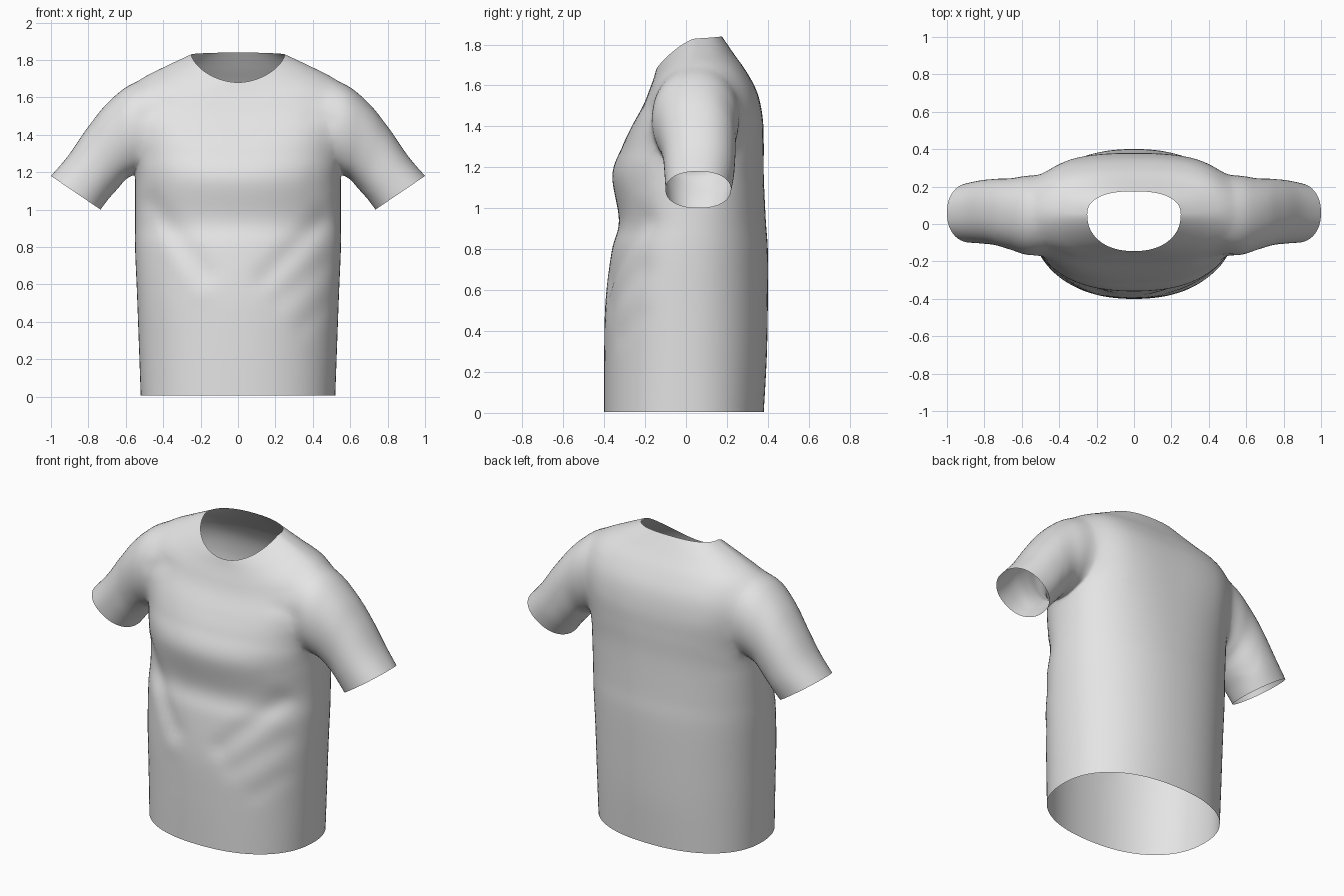
import bpy
import bmesh
import math
from mathutils import Vector, kdtree

cube = bpy.data.objects.get("Cube")
if cube:
    bpy.data.objects.remove(cube, do_unlink=True)

# One pale grey cloth
cloth = bpy.data.materials.new("pale grey cloth")
cloth.use_nodes = True
COLOUR = (0.78, 0.78, 0.78, 1)
cloth.diffuse_color = COLOUR
cloth.node_tree.nodes["Principled BSDF"].inputs["Base Color"].default_value = COLOUR


def spline_rows(keys, steps):
    """Smoothly interpolate the key rows."""
    rows = []
    last = len(keys) - 1
    for i in range(last):
        a, b = keys[max(i - 1, 0)], keys[i]
        c, d = keys[i + 1], keys[min(i + 2, last)]
        for k in range(steps):
            t = k / steps
            rows.append([0.5 * (2 * q + (r - p) * t
                                + (2 * p - 5 * q + 4 * r - s) * t * t
                                + (3 * q - p - 3 * r + s) * t ** 3)
                         for p, q, r, s in zip(a, b, c, d)])
    rows.append(list(keys[-1]))
    return rows


def super_point(angle, n):
    """Point on a unit rounded square."""
    c, s = math.cos(angle), math.sin(angle)
    r = (abs(c) ** n + abs(s) ** n) ** (-1 / n)
    return r * c, r * s


def torso_ring(row, count):
    w, front, back, mid, z_side, z_front, z_back, n_front, n_back = row
    ring = []
    for k in range(count):
        angle = math.tau * k / count
        if angle < math.pi:
            depth, z_end, n = back - mid, z_back, n_back
        else:
            depth, z_end, n = mid - front, z_front, n_front
        u, v = super_point(angle, n)
        z = z_side + (z_end - z_side) * abs(math.sin(angle)) ** 1.5
        ring.append(Vector((w * u, mid + depth * v, z)))
    return ring


def sleeve_ring(row, count):
    top_x, top_z, low_x, low_z, front, back = row
    ring = []
    for k in range(count):
        u, v = super_point(math.tau * k / count, 2.2)
        ring.append(Vector(((top_x + low_x) / 2 + (top_x - low_x) / 2 * u,
                            (front + back) / 2 + (back - front) / 2 * v,
                            (top_z + low_z) / 2 + (top_z - low_z) / 2 * u)))
    return ring


def loft(name, rings, side=1):
    """Closed tube through the rings, capped at both ends."""
    bm = bmesh.new()
    loops = [[bm.verts.new((p.x * side, p.y, p.z)) for p in ring] for ring in rings]
    for a, b in zip(loops, loops[1:]):
        for i in range(len(a)):
            j = (i + 1) % len(a)
            bm.faces.new((a[i], a[j], b[j], b[i]))
    bm.faces.new(loops[0])
    bm.faces.new(loops[-1])
    bmesh.ops.recalc_face_normals(bm, faces=bm.faces)
    mesh = bpy.data.meshes.new(name)
    bm.to_mesh(mesh)
    bm.free()
    mesh.materials.append(cloth)
    obj = bpy.data.objects.new(name, mesh)
    bpy.context.collection.objects.link(obj)
    return obj


# Torso from hem to neckline: width, front, back, middle,
# side/front/back height, front/back roundness
torso_keys = [
    (.52, -.40, .38, 0, .005, .005, .005, 2.25, 2.25),
    (.53, -.40, .395, 0, .28, .28, .28, 2.2, 2.2),
    (.54, -.393, .40, 0, .55, .55, .55, 2.2, 2.2),
    (.55, -.363, .40, .01, .79, .79, .79, 2.2, 2.2),
    (.55, -.328, .39, .02, .94, .94, .94, 2.2, 2.25),
    (.55, -.36, .38, .03, 1.16, 1.16, 1.16, 2.3, 2.4),
    (.555, -.312, .38, .04, 1.32, 1.30, 1.31, 2.6, 2.6),
    (.56, -.265, .375, .05, 1.48, 1.40, 1.44, 2.8, 2.8),
    (.56, -.21, .35, .05, 1.61, 1.50, 1.56, 2.8, 2.8),
    (.52, -.178, .30, .05, 1.70, 1.58, 1.66, 2.7, 2.7),
    (.40, -.158, .237, .05, 1.76, 1.635, 1.75, 2.5, 2.5),
    (.25, -.145, .175, .05, 1.83, 1.68, 1.84, 2.2, 2.4),
]
torso_rings = [torso_ring(r, 96) for r in spline_rows(torso_keys, 7)]
shirt = loft("shirt", torso_rings)

# Sleeve from inside the shoulder to the cuff: top x/z, underside x/z, front, back
sleeve_keys = [
    (.40, 1.66, .40, 1.30, -.14, .23),
    (.56, 1.685, .54, 1.195, -.175, .265),
    (.69, 1.58, .595, 1.165, -.145, .248),
    (.81, 1.43, .64, 1.115, -.115, .242),
    (.91, 1.285, .69, 1.06, -.105, .235),
    (1.0, 1.18, .735, 1.0, -.10, .22),
]
sleeve_rings = [sleeve_ring(r, 56) for r in spline_rows(sleeve_keys, 6)]

# Join the sleeves to the torso
openings = torso_rings[0] + torso_rings[-1]
bpy.context.view_layer.objects.active = shirt
for side in (1, -1):
    sleeve = loft("sleeve", sleeve_rings, side)
    join = shirt.modifiers.new("join", "BOOLEAN")
    join.operation = "UNION"
    join.solver = "EXACT"
    join.object = sleeve
    bpy.ops.object.modifier_apply(modifier=join.name)
    bpy.data.objects.remove(sleeve, do_unlink=True)
    openings = openings + [Vector((p.x * side, p.y, p.z)) for p in sleeve_rings[-1]]

# Open the hem, neck and cuffs
tree = kdtree.KDTree(len(openings))
for i, p in enumerate(openings):
    tree.insert(p, i)
tree.balance()
bm = bmesh.new()
bm.from_mesh(shirt.data)
rim = {v for v in bm.verts if tree.find(v.co)[2] < 1e-4}
caps = [f for f in bm.faces if all(v in rim for v in f.verts)]
bmesh.ops.delete(bm, geom=caps, context="FACES")

# Soften the armhole seams, most over the shoulder and least under the arm
seam = [v for v in bm.verts if .38 < abs(v.co.x) < .68 and v.co.z > 1.1]
bmesh.ops.remove_doubles(bm, verts=seam, dist=.008)
bmesh.ops.triangulate(bm, faces=[f for f in bm.faces if len(f.verts) > 4])
for inner, outer, low, times in ((.42, .68, 1.24, 12), (.36, .72, 1.1, 4)):
    seam = [v for v in bm.verts
            if inner < abs(v.co.x) < outer and v.co.z > low and not v.is_boundary]
    for _ in range(times):
        bmesh.ops.smooth_vert(bm, verts=seam, factor=.5,
                              use_axis_x=True, use_axis_y=True, use_axis_z=True)

# Cloth folds on the front: start x/z, end x/z, width, depth
folds = [
    (-.46, 1.04, -.18, .66, .06, .016),
    (-.36, .78, -.2, .56, .06, -.006),
    (.44, .94, .14, .63, .06, .016),
    (.46, .7, .22, .52, .06, .01),
    (.46, .48, .35, .38, .05, .007),
    (.38, 1.5, .5, 1.47, .035, .005),
    (-.38, 1.56, -.5, 1.5, .035, .005),
]
for v in bm.verts:
    if v.co.y > -.08 or abs(v.co.x) > .54:
        continue
    push = 0
    for x1, z1, x2, z2, width, depth in folds:
        a = Vector((x1, z1))
        line = Vector((x2, z2)) - a
        p = Vector((v.co.x, v.co.z)) - a
        t = max(0, min(1, p.dot(line) / line.length_squared))
        push += depth * math.exp(-((p - line * t).length / width) ** 2)
    v.co.y += push

bmesh.ops.recalc_face_normals(bm, faces=bm.faces)
bm.to_mesh(shirt.data)
bm.free()

bpy.ops.object.select_all(action="DESELECT")
shirt.select_set(True)
bpy.ops.object.shade_smooth()
